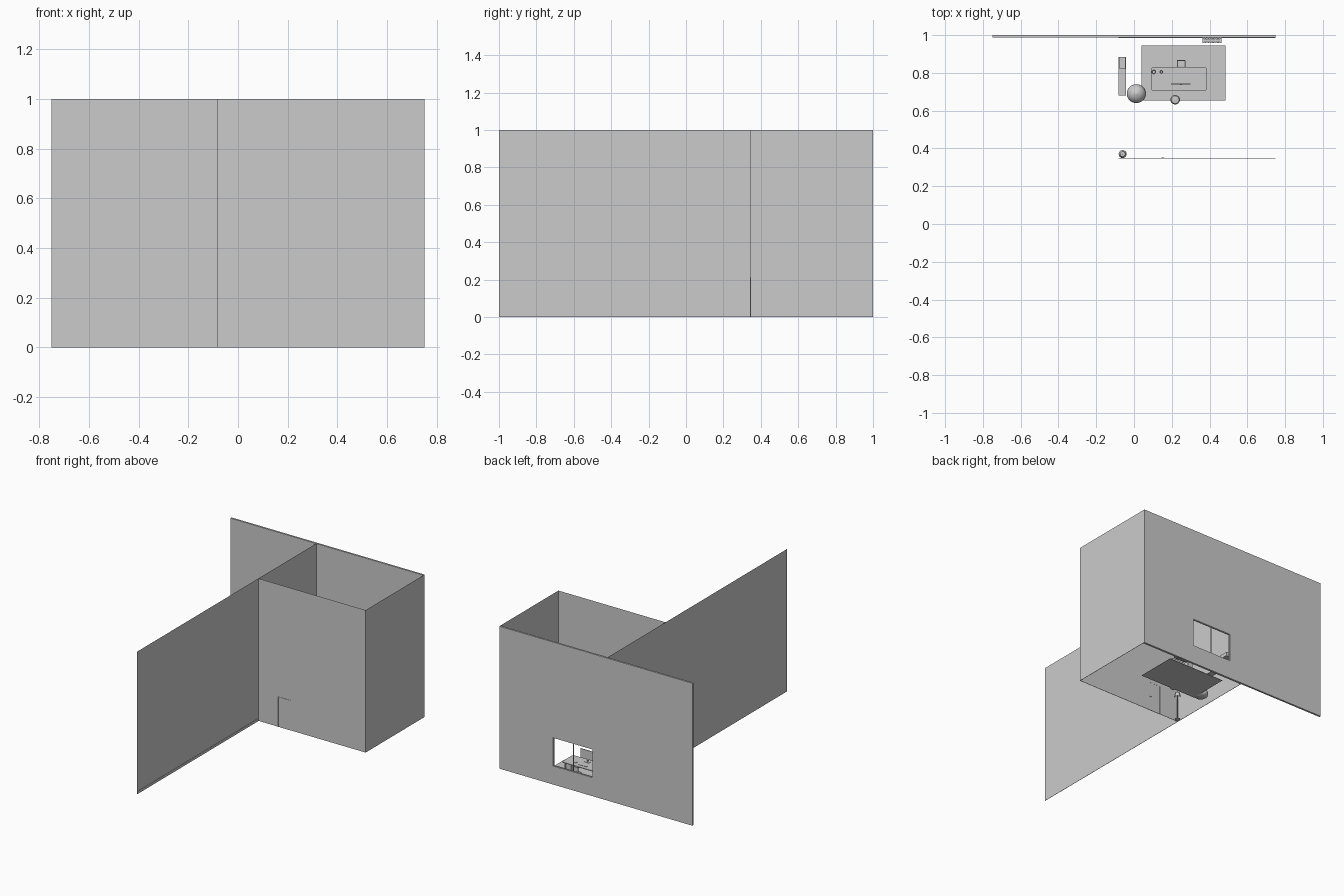
import bpy, math
from mathutils import Vector

if "Cube" in bpy.data.objects:
    bpy.data.objects.remove(bpy.data.objects["Cube"])


def mesh(name, verts, faces):
    me = bpy.data.meshes.new(name)
    me.from_pydata(verts, [], faces)
    ob = bpy.data.objects.new(name, me)
    bpy.context.collection.objects.link(ob)
    return ob


def box(name, x0, x1, y0, y1, z0, z1, bevel=0):
    v = [(x, y, z) for x in (x0, x1) for y in (y0, y1) for z in (z0, z1)]
    f = [(0, 1, 3, 2), (4, 6, 7, 5), (0, 4, 5, 1), (2, 3, 7, 6), (0, 2, 6, 4), (1, 5, 7, 3)]
    ob = mesh(name, v, f)
    if bevel:
        m = ob.modifiers.new("bevel", "BEVEL")
        m.width, m.segments = bevel, 3
    return ob


def wall(name, a, b, h=1.0):
    return mesh(name, [(*a, 0), (*b, 0), (*b, h), (*a, h)], [(0, 1, 2, 3)])


def lathe(name, x, y, profile, n=24):
    # profile of (radius, height) pairs spun round a vertical axis
    v, f = [], []
    for r, z in profile:
        for i in range(n):
            a = 2 * math.pi * i / n
            v.append((x + r * math.cos(a), y + r * math.sin(a), z))
    for k in range(len(profile) - 1):
        for i in range(n):
            j = (i + 1) % n
            f.append((k * n + i, k * n + j, (k + 1) * n + j, (k + 1) * n + i))
    ob = mesh(name, v, f)
    bpy.context.view_layer.objects.active = ob
    ob.select_set(True)
    bpy.ops.object.shade_smooth_by_angle(angle=math.radians(40))
    ob.select_set(False)
    return ob


XL, XR, YF, YB = -0.083, 0.75, 0.345, 0.987
WX0, WX1, WZ0, WZ1 = 0.023, 0.332, 0.13, 0.33

# Back wall: one solid sheet with a window opening
v, f = [], []
for y in (YB, 1.0):
    for x0, x1, z0, z1 in ((-0.75, 0.75, 0, 1), (WX0, WX1, WZ0, WZ1)):
        v += [(x0, y, z0), (x1, y, z0), (x1, y, z1), (x0, y, z1)]
for i in range(4):
    j = (i + 1) % 4
    f += [(i, j, j + 4, i + 4), (j + 8, i + 8, i + 12, j + 12),
          (j, i, i + 8, j + 8), (i + 4, j + 4, j + 12, i + 12)]
mesh("back_wall", v, f)

# Single-sheet partitions
wall("left_partition", (XL, -1), (XL, YB))
wall("front_partition", (XL, YF), (XR, YF))
wall("right_partition", (XR, YF), (XR, YB))

# Skirting boards
t, h = 0.002, 0.018
box("skirting_left_inner", XL, XL + t, YF, YB, 0, h)
box("skirting_left_outer", XL, XL + t, -1, YF, 0, h)
box("skirting_front_left", XL, 0.07, YF, YF + t, 0, h)
box("skirting_front_right", 0.17, XR, YF, YF + t, 0, h)
box("skirting_right", XR - t, XR, YF, YB, 0, h)
box("skirting_back", XL, XR, YB - t, YB, 0, h)

# Window frame with a central bar
w = 0.004
for name, x0, x1, z0, z1 in (("left", WX0, WX0 + w, WZ0, WZ1), ("right", WX1 - w, WX1, WZ0, WZ1),
                             ("middle", 0.1755, 0.1795, WZ0, WZ1),
                             ("bottom", WX0, WX1, WZ0, WZ0 + w), ("top", WX0, WX1, WZ1 - w, WZ1)):
    box("window_frame_" + name, x0, x1, 0.991, 0.997, z0, z1)

# Door in the front partition
box("door", 0.072, 0.168, YF - 0.001, YF + 0.002, 0, 0.207)
for s, x0, x1, z0 in (("left", 0.068, 0.072, 0), ("right", 0.168, 0.172, 0), ("top", 0.068, 0.172, 0.207)):
    box("door_trim_" + s, x0, x1, YF - 0.002, YF + 0.003, z0, 0.211)
box("door_handle", 0.145, 0.16, YF + 0.004, YF + 0.007, 0.1, 0.103)

# Rug and desk
box("rug", 0.04, 0.485, 0.655, 0.945, 0, 0.002)
d = mesh("desk_top", [], [])
rim, r = [], 0.012
for cx, cy, a0 in ((0.373, 0.818, 0), (0.102, 0.818, 90), (0.102, 0.717, 180), (0.373, 0.717, 270)):
    for k in range(5):
        a = math.radians(a0 + k * 22.5)
        rim.append((cx + r * math.cos(a), cy + r * math.sin(a)))
n = len(rim)
d.data.from_pydata([(*p, z) for z in (0.076, 0.081) for p in rim], [],
                   [tuple(range(n))[::-1], tuple(range(n, 2 * n))] +
                   [(i, (i + 1) % n, (i + 1) % n + n, i + n) for i in range(n)])
for x in (0.102, 0.365):
    for y in (0.718, 0.81):
        box("desk_leg", x, x + 0.008, y, y + 0.008, 0.002, 0.076)
box("desk_drawers", 0.325, 0.365, 0.725, 0.81, 0.012, 0.076)

# Things on the desk
box("monitor", 0.195, 0.3, 0.738, 0.743, 0.1, 0.165, 0.001)
box("monitor_stem", 0.244, 0.252, 0.735, 0.738, 0.082, 0.13)
box("monitor_foot", 0.23, 0.266, 0.73, 0.75, 0.081, 0.083)
box("keyboard", 0.21, 0.275, 0.785, 0.805, 0.081, 0.083)
box("mouse", 0.298, 0.307, 0.78, 0.797, 0.081, 0.085, 0.001)
for x, y, r, h in ((0.105, 0.805, 0.012, 0.018), (0.145, 0.805, 0.009, 0.013)):
    lathe("desk_cup", x, y, [(0, 0.081), (r * .8, 0.081), (r, 0.081 + h),
                             (r * .85, 0.081 + h), (r * .65, 0.084), (0, 0.084)], 16)

# Office chair behind the desk
cx, cy = 0.25, 0.85
lathe("chair_post", cx, cy, [(0, 0.006), (0.003, 0.006), (0.003, 0.045), (0, 0.045)], 10)
for k in range(5):
    foot = box("chair_foot", 0, 0.024, -0.002, 0.002, 0.004, 0.008)
    foot.location = (cx, cy, 0)
    foot.rotation_euler.z = k * math.tau / 5
box("chair_seat", cx - 0.022, cx + 0.022, cy - 0.02, cy + 0.018, 0.044, 0.051, 0.003)
box("chair_back", cx - 0.02, cx + 0.02, cy + 0.014, cy + 0.018, 0.056, 0.095, 0.0015)

# Round seat, waste bin and floor lamp
lathe("bean_bag", 0.012, 0.69, [(0, 0), (0.035, 0), (0.046, 0.009), (0.05, 0.022), (0.046, 0.037),
                              (0.034, 0.051), (0.018, 0.061), (0, 0.065)], 32)
lathe("stool", 0.218, 0.658, [(0, 0.002), (0.02, 0.002), (0.025, 0.01), (0.025, 0.038), (0.02, 0.045), (0, 0.047)])
lathe("floor_lamp_stand", -0.06, 0.37, [(0, 0), (0.016, 0), (0.016, 0.003), (0.002, 0.005),
                                      (0.002, 0.18), (0, 0.18)], 16)
lathe("floor_lamp_shade", -0.06, 0.37, [(0.021, 0.165), (0.012, 0.198)])

# Radiator on the back wall
box("radiator_core", 0.362, 0.463, 0.965, 0.978, 0.012, 0.066)
for k in range(8):
    x = 0.362 + k * 0.013
    box("radiator_fin", x, x + 0.01, 0.957, 0.985, 0.008, 0.07)

# Wall shelves with books
for z in (0.19, 0.245):
    box("wall_shelf", XL, -0.042, 0.68, 0.885, z, z + 0.005)
for k in range(9):
    y = 0.735 + k * 0.008
    box("book", -0.08, -0.055 + 0.003 * (k % 3), y, y + 0.007, 0.195, 0.222 + 0.004 * (k * 5 % 4))
box("storage_box", -0.076, -0.046, 0.82, 0.884, 0.25, 0.275)
